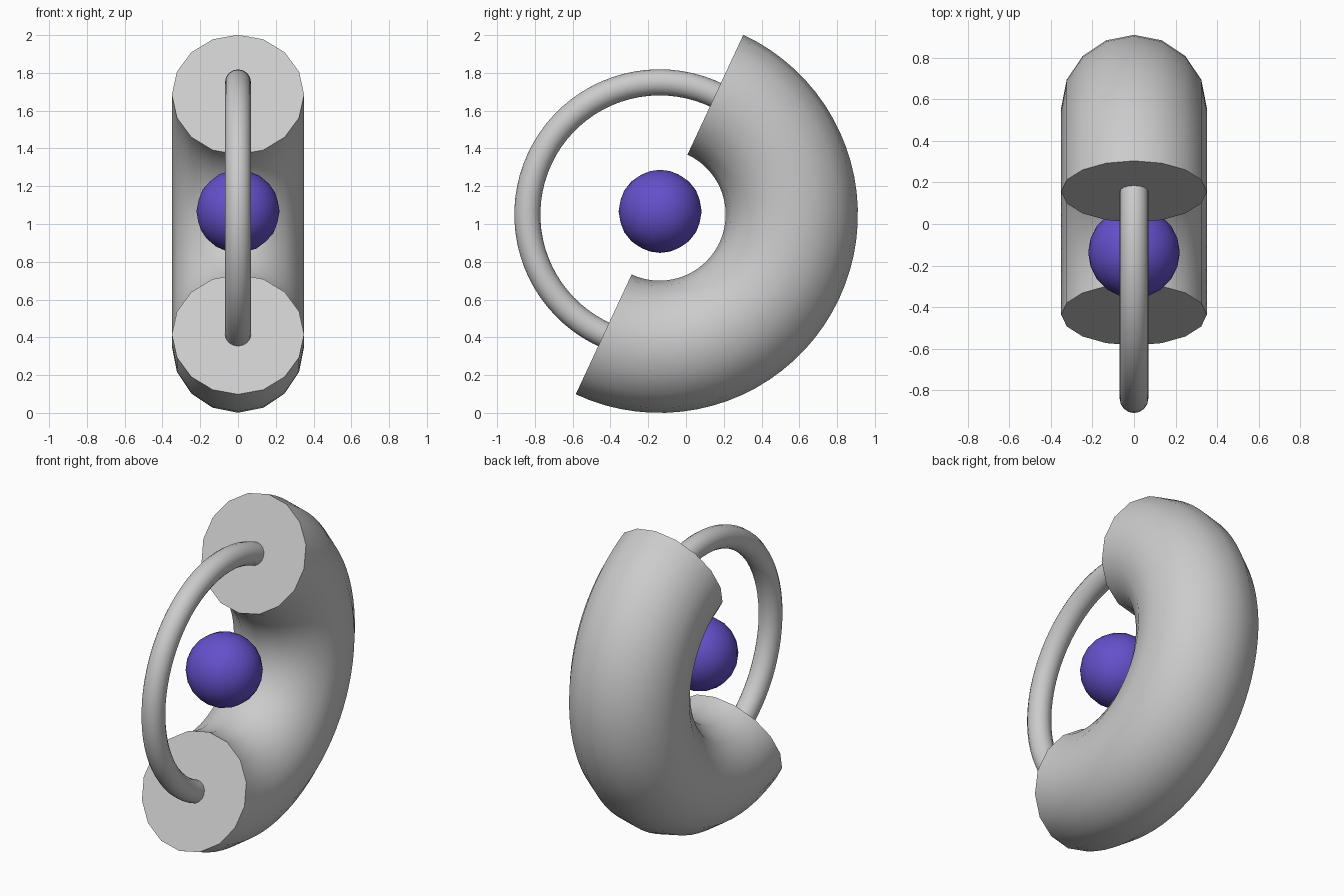
import bpy, bmesh
from math import sin, cos, pi, radians

if "Cube" in bpy.data.objects:
    bpy.data.objects.remove(bpy.data.objects["Cube"])

CY, CZ, R = -0.14, 1.05, 0.70      # shared ring centre and radius
SIDES, STEPS = 16, 40


def half_ring(name, tube, start, sweep):
    """Capped torus arc in the YZ plane, swept from start by sweep degrees."""
    bm = bmesh.new()
    rings = []
    for i in range(STEPS + 1):
        a = radians(start + sweep * i / STEPS)
        ring = []
        for k in range(SIDES):
            b = 2 * pi * k / SIDES
            d = R + tube * cos(b)
            ring.append(bm.verts.new((tube * sin(b), CY + d * cos(a), CZ + d * sin(a))))
        rings.append(ring)
    for r0, r1 in zip(rings, rings[1:]):
        for k in range(SIDES):
            n = (k + 1) % SIDES
            bm.faces.new((r0[k], r0[n], r1[n], r1[k]))
    bm.faces.new(rings[0])
    bm.faces.new(rings[-1])
    bmesh.ops.recalc_face_normals(bm, faces=bm.faces)
    me = bpy.data.meshes.new(name)
    bm.to_mesh(me)
    bm.free()
    ob = bpy.data.objects.new(name, me)
    bpy.context.collection.objects.link(ob)
    smooth(ob)
    return ob


def smooth(ob):
    bpy.ops.object.select_all(action='DESELECT')
    ob.select_set(True)
    bpy.context.view_layer.objects.active = ob
    bpy.ops.object.shade_smooth_by_angle(angle=radians(35))


# thick half ring at the back, thin half ring closing the loop at the front
half_ring("thick_half_ring", 0.35, -115, 180)
half_ring("thin_half_ring", 0.069, 63, 184)

# floating ball in the middle
bpy.ops.mesh.primitive_ico_sphere_add(subdivisions=3, radius=0.22, location=(0, -0.137, 1.067))
ball = bpy.context.object
ball.name = "center_ball"
smooth(ball)
mat = bpy.data.materials.new("violet")
mat.diffuse_color = (0.13, 0.08, 0.6, 1)
mat.use_nodes = True
mat.node_tree.nodes["Principled BSDF"].inputs["Base Color"].default_value = mat.diffuse_color
ball.data.materials.append(mat)
